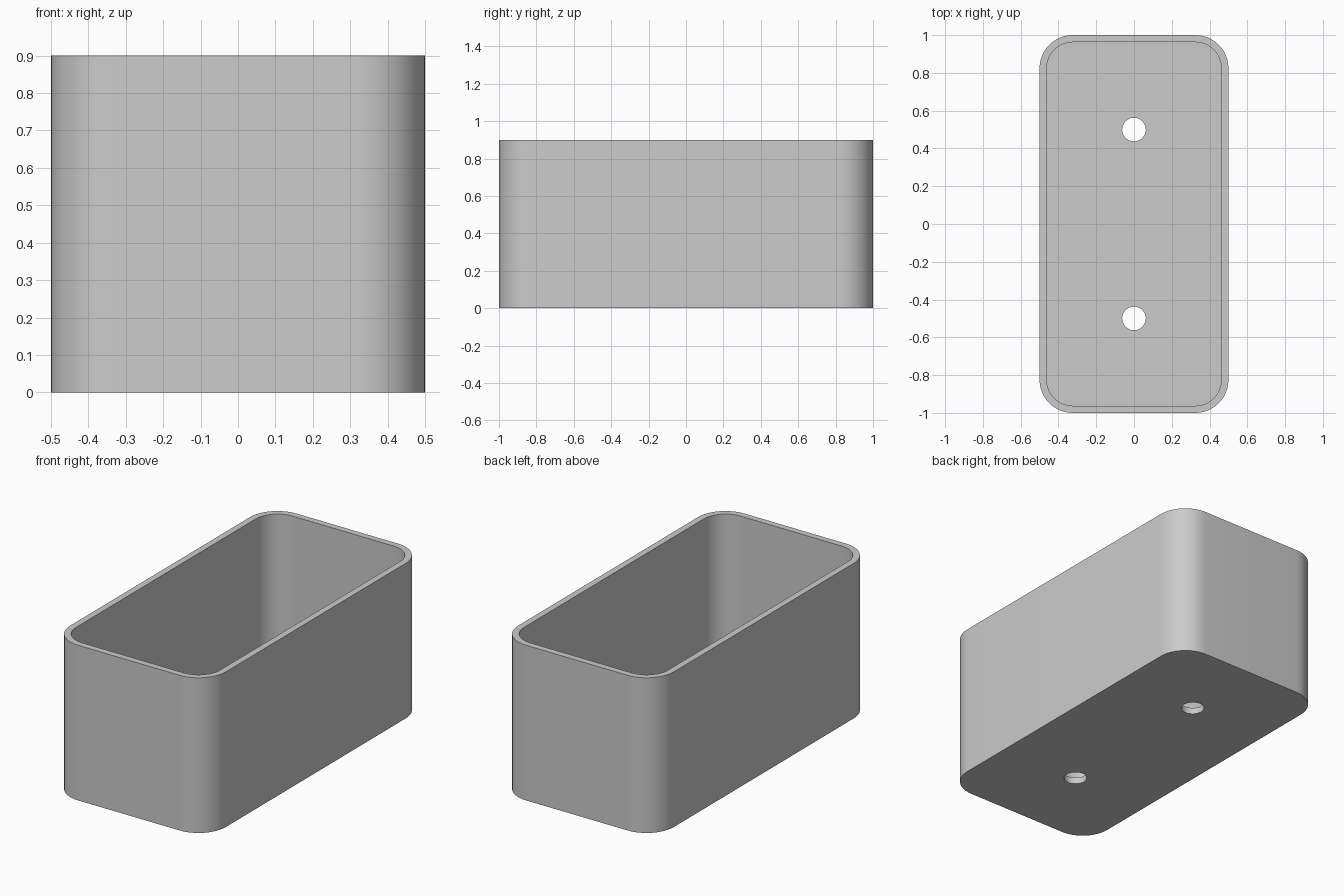
import bpy
import bmesh
from math import cos, sin, pi, radians

if "Cube" in bpy.data.objects:
    bpy.data.objects.remove(bpy.data.objects["Cube"], do_unlink=True)

WIDTH, LENGTH, HEIGHT = 1.0, 2.0, 0.9
WALL, RADIUS = 0.0375, 0.175
HOLE_RADIUS, HOLE_Y = 0.0625, 0.5

grey = bpy.data.materials.new("plain grey")
grey.use_nodes = True
colour = (0.6, 0.6, 0.6, 1)
grey.diffuse_color = colour
grey.node_tree.nodes["Principled BSDF"].inputs["Base Color"].default_value = colour


def rounded_outline(half_x, half_y, radius, steps=12):
    """Counter-clockwise rectangle outline with round corners."""
    points = []
    for corner, (sx, sy) in enumerate([(1, 1), (-1, 1), (-1, -1), (1, -1)]):
        for i in range(steps + 1):
            a = (corner + i / steps) * pi / 2
            points.append((sx * (half_x - radius) + radius * cos(a),
                           sy * (half_y - radius) + radius * sin(a)))
    return points


def circle_outline(y, radius, steps=40):
    return [(radius * cos(2 * pi * i / steps), y + radius * sin(2 * pi * i / steps))
            for i in range(steps)]


def prism(name, outline, bottom, top):
    """Solid prism raised from an outline."""
    bm = bmesh.new()
    base = bm.faces.new([bm.verts.new((x, y, bottom)) for x, y in outline])
    raised = bmesh.ops.extrude_face_region(bm, geom=[base], use_keep_orig=True)
    verts = [v for v in raised["geom"] if isinstance(v, bmesh.types.BMVert)]
    bmesh.ops.translate(bm, verts=verts, vec=(0, 0, top - bottom))
    bmesh.ops.recalc_face_normals(bm, faces=bm.faces)
    mesh = bpy.data.meshes.new(name)
    bm.to_mesh(mesh)
    bm.free()
    mesh.materials.append(grey)
    obj = bpy.data.objects.new(name, mesh)
    bpy.context.collection.objects.link(obj)
    return obj


# Outer body
box = prism("open_box", rounded_outline(WIDTH / 2, LENGTH / 2, RADIUS), 0, HEIGHT)

# Cavity and the two floor holes
cutters = [prism("cavity_cutter",
                 rounded_outline(WIDTH / 2 - WALL, LENGTH / 2 - WALL, RADIUS - WALL),
                 WALL, HEIGHT + 0.2)]
for side, y in (("front", -HOLE_Y), ("back", HOLE_Y)):
    cutters.append(prism(side + "_hole_cutter", circle_outline(y, HOLE_RADIUS), -0.1, 0.2))

bpy.ops.object.select_all(action="DESELECT")
bpy.context.view_layer.objects.active = box
box.select_set(True)
for cutter in cutters:
    cutter.hide_render = True
    cut = box.modifiers.new(cutter.name, "BOOLEAN")
    cut.operation = "DIFFERENCE"
    cut.solver = "EXACT"
    cut.object = cutter
    bpy.ops.object.modifier_apply(modifier=cut.name)
    bpy.data.objects.remove(cutter, do_unlink=True)

# Smooth round corners, crisp rims
bpy.ops.object.shade_smooth_by_angle(angle=radians(30))
